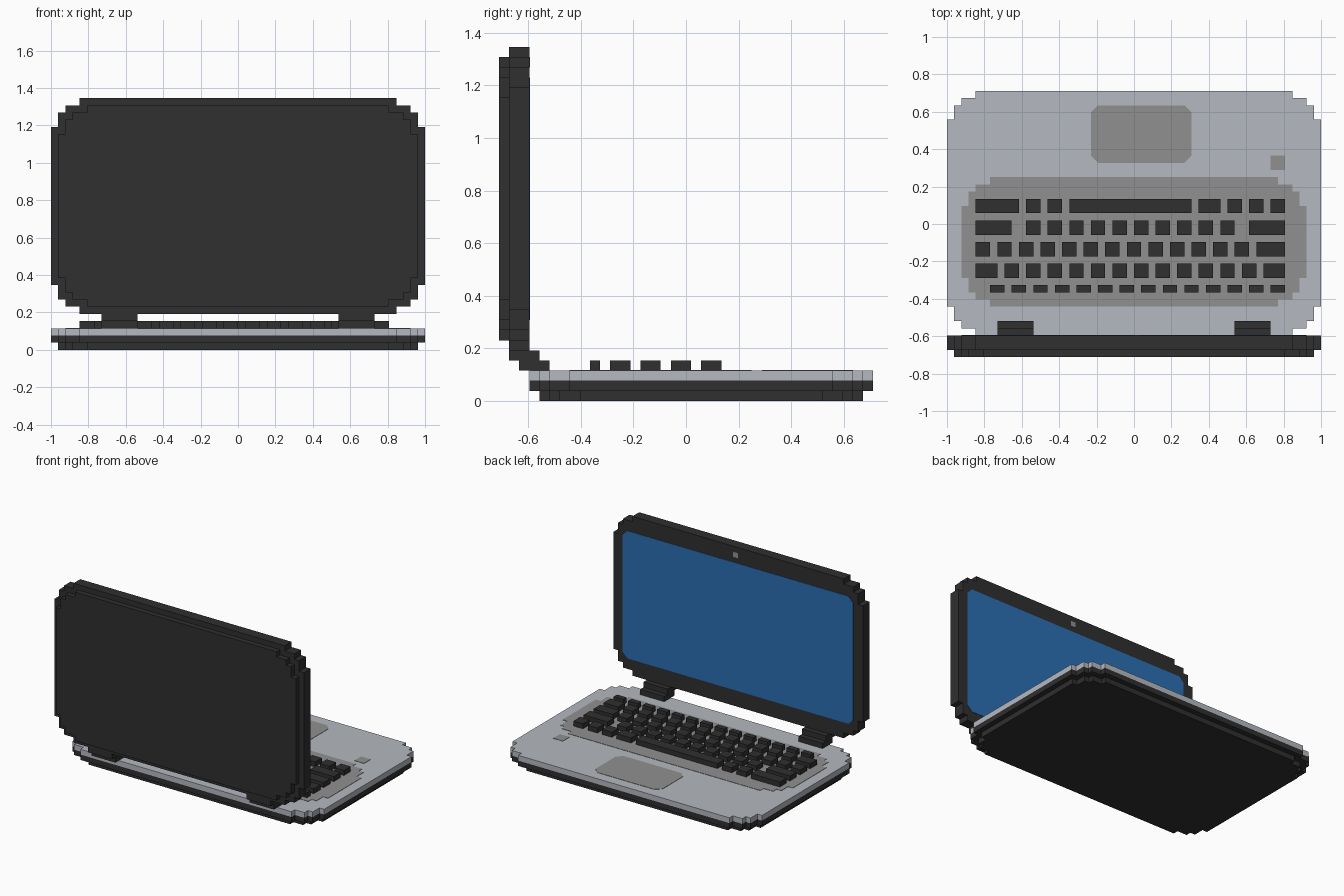
import bpy, bmesh
from mathutils import Vector

if "Cube" in bpy.data.objects:
    bpy.data.objects.remove(bpy.data.objects["Cube"])

U = 1 / 26  # one block


def material(name, rgb):
    m = bpy.data.materials.new(name)
    m.diffuse_color = (*rgb, 1)
    m.use_nodes = True
    m.node_tree.nodes["Principled BSDF"].inputs["Base Color"].default_value = m.diffuse_color
    return m


DARK = material("charcoal plastic", (0.029, 0.029, 0.029))
SILVER = material("silver metal", (0.46, 0.485, 0.53))
GREY = material("mid grey", (0.28, 0.28, 0.28))
BLUE = material("screen blue", (0.023, 0.155, 0.45))

STEPPED = [(4, 0), (4, 1), (2, 1), (2, 2), (1, 2), (1, 4), (0, 4)]
CHAMFER = [(1, 0), (0, 1)]
SQUARE = [(0, 0)]


def finish(bm, name, mat):
    bmesh.ops.recalc_face_normals(bm, faces=bm.faces)
    me = bpy.data.meshes.new(name)
    bm.to_mesh(me)
    bm.free()
    me.materials.append(mat)
    ob = bpy.data.objects.new(name, me)
    bpy.context.collection.objects.link(ob)
    return ob


def add_slab(bm, x, v, depth, corner=SQUARE, upright=False):
    """Extrude a rectangle with shaped corners; lies flat (xy) or upright (xz)."""
    (x0, x1), (v0, v1), (d0, d1) = x, v, depth
    back = corner[::-1]
    pts = [(x1 - a, v0 + b) for a, b in corner]
    pts += [(x1 - a, v1 - b) for a, b in back]
    pts += [(x0 + a, v1 - b) for a, b in corner]
    pts += [(x0 + a, v0 + b) for a, b in back]

    def place(p, d):
        return Vector((p[0], d, p[1]) if upright else (p[0], p[1], d)) * U

    lo = [bm.verts.new(place(p, d0)) for p in pts]
    hi = [bm.verts.new(place(p, d1)) for p in pts]
    bm.faces.new(lo[::-1])
    bm.faces.new(hi)
    for i in range(len(pts)):
        j = (i + 1) % len(pts)
        bm.faces.new((lo[i], lo[j], hi[j], hi[i]))


def slab(name, mat, x, v, depth, corner=SQUARE, upright=False):
    bm = bmesh.new()
    add_slab(bm, x, v, depth, corner, upright)
    return finish(bm, name, mat)


# Base: inset foot layer, dark tray, silver deck
slab("base_bottom", DARK, (-25, 25), (-14.5, 17.5), (0, 1), STEPPED)
slab("base_tray", DARK, (-26, 26), (-15.5, 18.5), (1, 2), STEPPED)
slab("deck", SILVER, (-26, 26), (-15.5, 18.5), (2, 3), STEPPED)

# Painted areas on the deck, as very thin plates
T = 0.06
slab("keyboard_plate", GREY, (-24, 24), (-11.5, 6.5), (3, 3 + T), STEPPED)
slab("touchpad", GREY, (-6, 8), (8.5, 16.5), (3, 3 + T), CHAMFER)
slab("power_button", GREY, (19, 21), (7.5, 9.5), (3, 3 + T))


# Keys: each row is a y range and a list of x ranges
def run(start, stop):
    return [(x, x + 2) for x in range(start, stop + 1, 3)]


rows = {
    "space_row": (1.5, 3.5, [(-22, -16)] + run(-15, -12) + [(-9, 8), (9, 12)] + run(13, 19)),
    "shift_row": (-1.5, 0.5, [(-22, -17)] + run(-15, 12) + [(16, 21)]),
    "home_row": (-4.5, -2.5, run(-22, 14) + [(17, 21)]),
    "upper_row": (-7.5, -5.5, [(-22, -19)] + run(-18, 15) + [(18, 21)]),
    "function_row": (-9.5, -8.5, run(-20, 19)),
}
for name, (y0, y1, keys) in rows.items():
    bm = bmesh.new()
    for k in keys:
        add_slab(bm, k, (y0, y1), (3, 4))
    finish(bm, "keys_" + name, DARK)

# Hinges: two stepped blocks on each side
for side, x in (("left", (-19, -14)), ("right", (14, 19))):
    bm = bmesh.new()
    add_slab(bm, x, (-16.5, -13.5), (3, 4))
    add_slab(bm, x, (-17.5, -14.5), (4, 5))
    finish(bm, "hinge_" + side, DARK)

# Lid: bezel frame, inset back shell, screen and camera
slab("lid_frame", DARK, (-26, 26), (5, 35), (-17.5, -15.5), STEPPED, True)
slab("lid_back", DARK, (-25, 25), (6, 34), (-18.5, -17.5), STEPPED, True)
slab("screen", BLUE, (-24, 24), (8, 32), (-15.5, -15.5 + T), CHAMFER, True)
slab("camera_lens", GREY, (0, 1), (33, 34), (-15.5, -15.5 + T), SQUARE, True)
